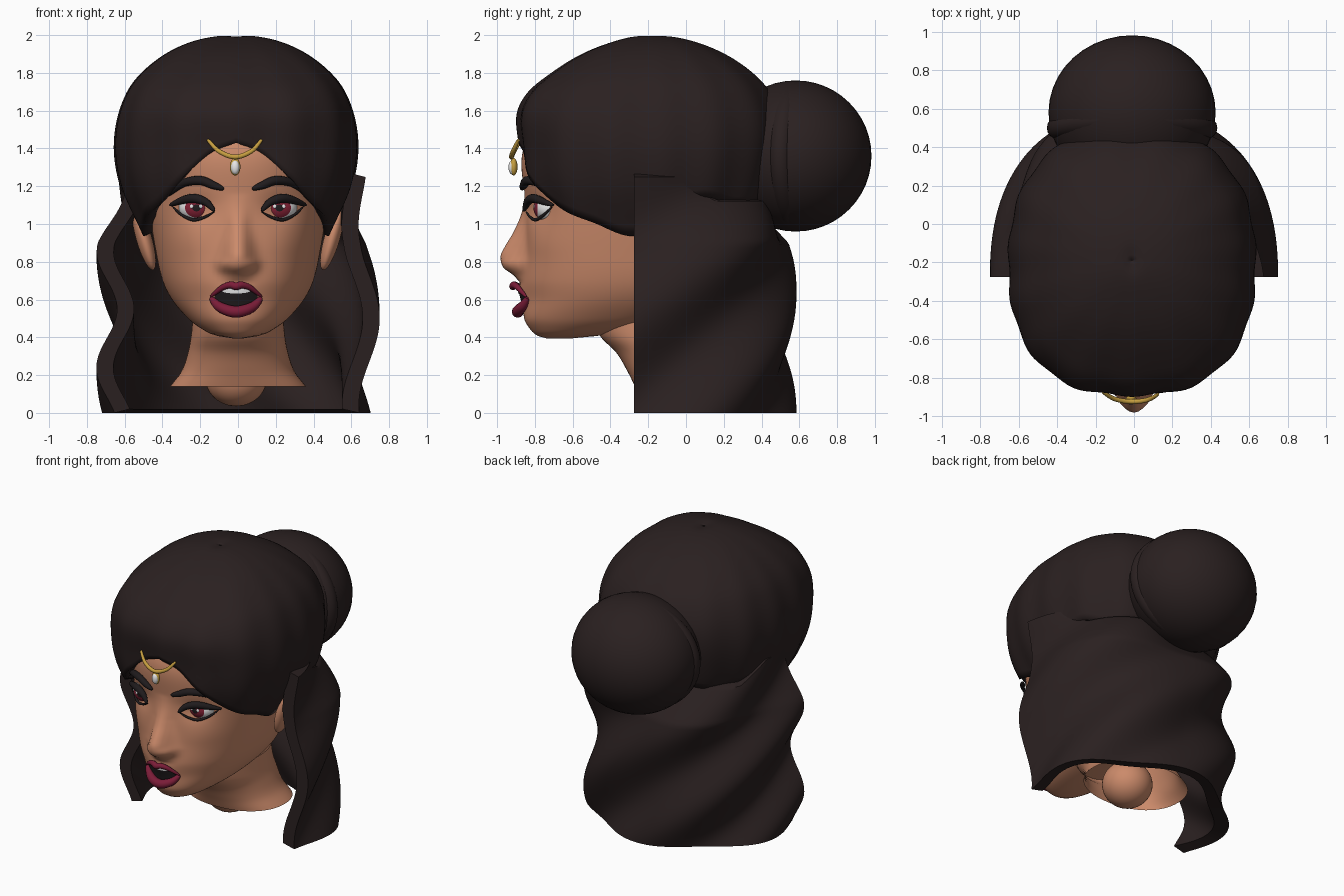
import bpy, bmesh
from math import sin, cos, pi, sqrt
from mathutils import Matrix, Vector

cube = bpy.data.objects.get("Cube")
if cube:
    bpy.data.objects.remove(cube)


def material(name, *rgb):
    m = bpy.data.materials.new(name)
    m.use_nodes = True
    m.diffuse_color = (*rgb, 1)
    m.node_tree.nodes["Principled BSDF"].inputs["Base Color"].default_value = (*rgb, 1)
    return m


HAIR = material("dark hair", .023, .0145, .0145)
SKIN = material("warm skin", .6, .255, .145)
LIPS = material("berry lips", .2, .012, .04)
GOLD = material("gold", .56, .34, .05)
WHITE = material("white", .8, .8, .8)
IRIS = material("red iris", .23, .015, .035)
BLACK = material("soft black", .014, .011, .012)


# Shared helpers
def spline(pts, t):
    """Smooth interpolation of rows whose first entry is the parameter."""
    pts = sorted(pts)
    t = min(max(t, pts[0][0]), pts[-1][0])
    i = max(k for k in range(len(pts) - 1) if pts[k][0] <= t)
    a, b = pts[i], pts[i + 1]
    p, n = pts[max(i - 1, 0)], pts[min(i + 2, len(pts) - 1)]
    h = b[0] - a[0]
    w = (t - a[0]) / h
    out = []
    for k in range(1, len(a)):
        ma = (b[k] - p[k]) / (b[0] - p[0]) * h
        mb = (n[k] - a[k]) / (n[0] - a[0]) * h
        c = b[k] - a[k]
        out.append(a[k] + w * (ma + w * (3*c - 2*ma - mb + w * (ma + mb - 2*c))))
    return out


def oval(a, rx, ry, n):
    """Radius of a superellipse in direction a, measured from the front."""
    rx, ry = max(rx, .001), max(ry, .001)
    return (abs(sin(a) / rx) ** n + abs(cos(a) / ry) ** n) ** (-1 / n)


def smooth(ob):
    bpy.ops.object.select_all(action='DESELECT')
    ob.select_set(True)
    bpy.context.view_layer.objects.active = ob
    bpy.ops.object.shade_smooth_by_angle(angle=.9)


def finish(name, bm, *mats):
    bmesh.ops.recalc_face_normals(bm, faces=bm.faces)
    mesh = bpy.data.meshes.new(name)
    bm.to_mesh(mesh)
    bm.free()
    ob = bpy.data.objects.new(name, mesh)
    bpy.context.collection.objects.link(ob)
    for m in mats:
        mesh.materials.append(m)
    smooth(ob)
    return ob


def surface(name, f, nu, nv, mat, fill=False, thick=0):
    """Grid surface from f(u, v); u wraps round, v runs from end to end."""
    bm = bmesh.new()
    rows = [[bm.verts.new(f(i / nu, j / nv)) for i in range(nu)] for j in range(nv + 1)]
    for r, q in zip(rows, rows[1:]):
        for i in range(nu):
            k = (i + 1) % nu
            bm.faces.new((r[i], r[k], q[k], q[i]))
    if fill:
        bm.faces.new(rows[0])
        bm.faces.new(rows[-1])
    bmesh.ops.remove_doubles(bm, verts=bm.verts, dist=.0005)
    ob = finish(name, bm, mat)
    if thick:
        mod = ob.modifiers.new("thickness", 'SOLIDIFY')
        mod.thickness, mod.offset = thick, -1


def ball(name, loc, size, mat, tilt=0):
    bm = bmesh.new()
    bmesh.ops.create_uvsphere(bm, u_segments=40, v_segments=24, radius=1)
    m = Matrix.Translation(loc) @ Matrix.Rotation(tilt, 4, 'Y') @ Matrix.Diagonal((*size, 1))
    bm.transform(m)
    finish(name, bm, mat)


# Head: rows of height, half width, front, middle and back depth
HEAD = [(.395, .03, -.74, -.66, -.6), (.41, .12, -.79, -.6, -.45), (.45, .2, -.83, -.5, -.2),
        (.5, .265, -.855, -.4, 0), (.6, .35, -.85, -.3, .15), (.7, .4, -.865, -.25, .2),
        (.85, .435, -.855, -.25, .25), (1.1, .475, -.85, -.25, .28), (1.4, .5, -.86, -.2, .25),
        (1.6, .4, -.7, -.2, .1), (1.7, .05, -.3, -.2, -.1)]
NECK = [(.14, .36, -.27, .02, .3), (.22, .3, -.31, -.02, .27), (.32, .265, -.37, -.06, .25),
        (.4, .25, -.45, -.1, .23), (.5, .24, -.5, -.12, .22)]
NOSE = [(.69, 0), (.73, .045), (.77, .105), (.83, .125), (.88, .105), (.96, .06), (1.06, .02), (1.16, 0)]
POWER = 2.2


def bell(x, z, cx, cz, wx, wz):
    return 2.72 ** (-((x - cx) / wx) ** 2 - ((z - cz) / wz) ** 2)


def relief(x, z):
    """Forward relief of the face: nose, nostrils, sockets, lips and cheeks."""
    x = abs(x)
    width = .052 + .03 * max(0, 1 - abs(z - .8) * 5)
    ridge = spline(NOSE, z)[0] * 2.72 ** (-(x / width) ** 2.5)
    return (ridge + .025 * bell(x, z, .075, .785, .03, .035) - .025 * bell(x, z, .21, 1.08, .09, .07)
            + .025 * bell(x, z, 0, .63, .1, .08) + .012 * bell(x, z, .28, .9, .12, .1))


def ring_point(table, u, z):
    hw, front, mid, back = spline(table, z)
    a = u * 2 * pi
    depth = mid - front if cos(a) > 0 else back - mid
    r = oval(a, hw, depth, POWER)
    return Vector((r * sin(a), mid - r * cos(a), z))


def head_point(u, v):
    p = ring_point(HEAD, u, .395 + v * 1.305)
    if cos(u * 2 * pi) > 0:
        p.y -= relief(p.x, p.z)
    return p


def face_y(x, z):
    hw, front, mid, back = spline(HEAD, z)
    k = max(0, 1 - (abs(x) / hw) ** POWER) ** (1 / POWER)
    return mid + (front - mid) * k - relief(x, z)


surface("head", head_point, 160, 110, SKIN, fill=True)
surface("neck", lambda u, v: ring_point(NECK, u, .14 + v * .36), 64, 20, SKIN)
ball("neck_base", (-.01, -.08, .19), (.165, .165, .155), SKIN)


# Features that lie on the face
def tube(name, pts, r, mat, off, tip=.25, bulge=0):
    rows = [(i, *p) for i, p in enumerate(pts)]
    cu = bpy.data.curves.new(name, 'CURVE')
    cu.dimensions, cu.bevel_depth, cu.bevel_resolution, cu.use_fill_caps = '3D', r, 4, True
    sp = cu.splines.new('POLY')
    n = 32
    sp.points.add(n)
    for i, pt in enumerate(sp.points):
        x, z = spline(rows, i / n * (len(pts) - 1))
        arch = max(0, sin(pi * i / n))
        pt.co = (x, face_y(x, z) - off - bulge * arch ** 2, z, 1)
        pt.radius = tip + (1 - tip) * arch ** .6
    ob = bpy.data.objects.new(name, cu)
    bpy.context.collection.objects.link(ob)
    cu.materials.append(mat)
    bpy.ops.object.select_all(action='DESELECT')
    ob.select_set(True)
    bpy.context.view_layer.objects.active = ob
    bpy.ops.object.convert(target='MESH')
    smooth(bpy.context.view_layer.objects.active)


def plate(name, cx, cz, rx, rz, mat, off):
    def f(u, v):
        x, z = cx + rx * v * cos(u * 2 * pi), cz + rz * v * sin(u * 2 * pi)
        return x, face_y(x, z) - off, z
    surface(name, f, 32, 6, mat)


plate("mouth_opening", -.01, .605, .115, .065, BLACK, .004)
plate("teeth", -.01, .646, .075, .014, WHITE, .009)
tube("upper_lip", [(-.145, .615), (-.085, .662), (-.04, .677), (-.01, .67), (.02, .677), (.065, .662), (.125, .615)],
     .02, LIPS, .015, bulge=.02)
tube("lower_lip", [(-.145, .61), (-.095, .56), (-.01, .535), (.075, .56), (.125, .61)], .031, LIPS, .012, bulge=.018)


def eye(side, s):
    x, z = s * .22, 1.085
    y = face_y(x, z)
    bm = bmesh.new()
    bmesh.ops.create_uvsphere(bm, u_segments=40, v_segments=40, radius=1)
    bm.transform(Matrix.Rotation(pi / 2, 4, 'X'))
    for f in bm.faces:
        c = f.calc_center_median()
        rho = sqrt(c.x ** 2 + c.z ** 2)
        f.material_index = 0 if c.y > 0 or rho > .65 else 1 if rho > .27 else 2
    bm.transform(Matrix.Translation((x, y + .053, z)) @ Matrix.Diagonal((.093, .088, .078, 1)))
    finish(side + "_eyeball", bm, WHITE, IRIS, BLACK)
    for dx in (-.025, .022):
        ball(side + "_eye_glint", (x + dx, y - .03, z + .008), (.01, .006, .011), WHITE)

    def mirrored(pts):
        return [(s * px, pz) for px, pz in pts]
    tube(side + "_upper_lash", mirrored([(.125, 1.07), (.17, 1.115), (.23, 1.135), (.29, 1.127), (.36, 1.1)]),
         .024, BLACK, .034)
    tube(side + "_lower_lash", mirrored([(.125, 1.065), (.18, 1.035), (.24, 1.023), (.3, 1.05), (.345, 1.09)]),
         .009, BLACK, .022)
    tube(side + "_eyebrow", mirrored([(.075, 1.185), (.13, 1.205), (.2, 1.23), (.29, 1.215), (.375, 1.15)]),
         .024, BLACK, .016)
    ball(side + "_ear", (s * .498, -.18, .925), (.042, .08, .175), SKIN, s * .28)


eye("left", 1)
eye("right", -1)

# Forehead ornament
tube("circlet", [(-.16, 1.445), (-.1, 1.385), (-.015, 1.355), (.07, 1.385), (.125, 1.445)], .013, GOLD, .055, tip=.6)
ball("pendant_setting", (-.015, -.912, 1.303), (.028, .02, .046), GOLD)
ball("pendant_stone", (-.015, -.92, 1.3), (.023, .02, .037), WHITE)

# Hair cap: radii to the side, front and back at each height, and the rim height by direction
SIDE = [(2, 0), (1.97, .22), (1.85, .445), (1.7, .575), (1.45, .642), (1.2, .61), (.93, .49)]
FRONT = [(2, 0), (1.97, .18), (1.9, .36), (1.8, .52), (1.7, .64), (1.58, .7), (1.4, .685), (1.2, .66), (.9, .55)]
BACK = [(2, 0), (1.97, .22), (1.85, .48), (1.7, .635), (1.5, .7), (1.2, .65), (.93, .55)]
RIM = [(0, 1.43), (.2, 1.375), (.41, 1.25), (.69, 1.1), (1, 1.01), (1.39, .935), (1.7, 1.02), (2, 1.14),
       (2.4, 1.1), (pi, 1.17)]


def by_drop(table, z):
    return spline([(sqrt(2 - h), r) for h, r in table], sqrt(max(0, 2 - z)))[0]


def cap_point(u, v):
    a = (u - .5) * 2 * pi
    front = cos(a) > 0
    z = 2 - (2 - spline(RIM, abs(a))[0]) * v ** 2
    r = oval(a, by_drop(SIDE, z), by_drop(FRONT if front else BACK, z), 2.55 if front else 2.3)
    r *= 1 + .012 * v * cos(15 * a)
    x, y = r * sin(a) - .01, -.19 - r * cos(a)
    return x, y, z - .015 * bell(x, y, -.01, -.19, .04, .06)


surface("hair_cap", cap_point, 144, 40, HAIR, thick=.06)


# Long hair: a thick wavy sheet wrapped round the back, its grooves climbing from left to right
def long_hair_point(u, v):
    a = pi / 2 + v * pi
    back = sin(v * pi) ** 2
    edge = min(v, 1 - v)
    top = 1.27 - .13 * min(1, max(0, edge - .12) * 10)
    outer = u < .5
    z = top * (u * 2 if outer else 2 - u * 2)
    wave = cos((z - .5 - 1.6 * v) * 2 * pi / (.62 + .3 * (1 - v) ** 3))
    r = oval(a, .695, .82, 2.4) + (.055 - .015 * back) * wave * (1 - .6 * max(0, z - .8))
    r -= max(0, z - .9) * (.1 + .5 * back + .1 * v)
    r -= 0 if outer else .09
    return r * sin(a), -.275 - r * cos(a), z


surface("long_hair", long_hair_point, 120, 96, HAIR, fill=True)

# Bun and the roll of hair at its base
ball("hair_bun", (-.01, .58, 1.36), (.435, .402, .4), HAIR)


def roll_point(u, v):
    a, b = u * 2 * pi, v * 2 * pi
    r = .375 + .06 * cos(b)
    return r * cos(a) * 1.02 - .01, .5 + .06 * sin(b) + .05 * sin(a) ** 2, 1.36 + r * sin(a) * .91


surface("bun_roll", roll_point, 64, 16, HAIR)
